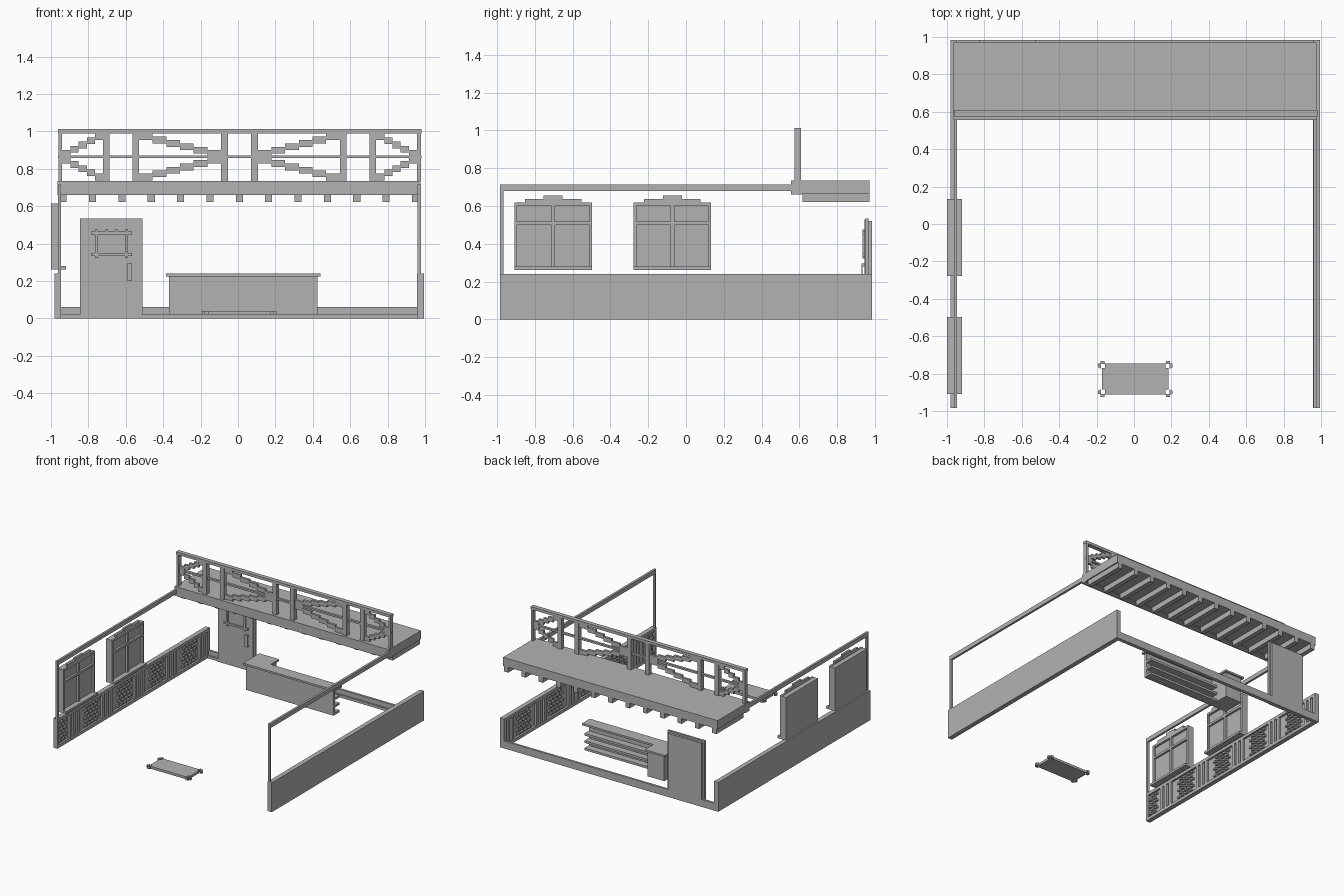
import bpy
import bmesh
from mathutils import Matrix, Vector

default_cube = bpy.data.objects.get("Cube")
if default_cube:
    bpy.data.objects.remove(default_cube, do_unlink=True)

# Single stone grey material
GREY = (0.45, 0.45, 0.45, 1.0)
grey_material = bpy.data.materials.new("plain grey")
grey_material.use_nodes = True
grey_material.diffuse_color = GREY
grey_material.node_tree.nodes["Principled BSDF"].inputs["Base Color"].default_value = GREY


def build(name, boxes):
    """Make one object from boxes given as (x range, y range, z range)."""
    bm = bmesh.new()
    for ranges in boxes:
        low = Vector([min(r) for r in ranges])
        high = Vector([max(r) for r in ranges])
        matrix = Matrix.Translation((low + high) / 2) @ Matrix.Diagonal((*(high - low), 1))
        bmesh.ops.create_cube(bm, size=1, matrix=matrix)
    mesh = bpy.data.meshes.new(name)
    bm.to_mesh(mesh)
    bm.free()
    mesh.materials.append(grey_material)
    obj = bpy.data.objects.new(name, mesh)
    bpy.context.scene.collection.objects.link(obj)
    return obj


def around(center, width):
    return (center - width / 2, center + width / 2)


# Low side walls with carved panels on the inner face
FRONT, BACK = -0.985, 0.985
WALL_TOP = 0.24


def side_wall(name, outer, middle, inner):
    relief = (middle, inner)
    boxes = [((outer, middle), (FRONT, BACK), (0, WALL_TOP)),
             (relief, (FRONT, BACK), (0, 0.025)),
             (relief, (FRONT, BACK), (0.215, WALL_TOP)),
             (relief, (FRONT, FRONT + 0.02), (0, WALL_TOP)),
             (relief, (BACK - 0.02, BACK), (0, WALL_TOP))]
    for module in range(5):
        slat_center = -0.76 + 0.42 * module
        # three upright slats
        for offset in (-0.05, 0, 0.05):
            boxes.append((relief, around(slat_center + offset, 0.028), (0.02, 0.22)))
        # staggered studs between the slats
        for row in range(6):
            for column in range(4):
                y = slat_center - 0.27 + 0.045 * column + 0.02 * (row % 2)
                if y > FRONT + 0.03:
                    boxes.append((relief, around(y, 0.026), around(0.045 + 0.03 * row, 0.016)))
    build(name, boxes)


side_wall("right_low_wall", -0.982, -0.962, -0.945)
side_wall("left_low_wall", 0.995, 0.975, 0.957)

# Open frames above the low walls
for name, x_range in (("right_frame", (-0.962, -0.945)), ("left_frame", (0.96, 0.978))):
    build(name, [(x_range, (FRONT, FRONT + 0.018), (WALL_TOP, 0.715)),
                 (x_range, (FRONT, 0.56), (0.68, 0.715))])

# Side windows with frame, cross bars, sill and stepped crown
for number, y in enumerate((-0.703, -0.072)):
    face = (-0.962, -0.945)
    boxes = [((-1, -0.962), around(y, 0.41), (0.262, 0.615)),
             ((-0.962, -0.92), around(y, 0.41), (0.262, 0.28)),
             (face, around(y, 0.41), (0.6, 0.618)),
             (face, around(y, 0.02), (0.28, 0.6)),
             (face, around(y, 0.39), around(0.51, 0.018)),
             (face, around(y, 0.3), (0.618, 0.638)),
             (face, around(y, 0.1), (0.638, 0.655))]
    for side in (-1, 1):
        boxes.append((face, around(y + side * 0.198, 0.014), (0.28, 0.6)))
    build(f"window_{number + 1}", boxes)

# Back curb
build("back_curb", [((-0.945, 0.957), (0.955, BACK), (0, 0.022)),
                    ((-0.945, 0.957), (0.967, BACK), (0.022, 0.06))])

# Door with frame, barred opening and handle
DOOR_X = -0.677
build("door_frame", [(around(DOOR_X, 0.335), (0.95, 0.967), (0, 0.535)),
                     (around(DOOR_X, 0.305), (0.967, BACK), (0.02, 0.52))])
build("door_panel", [(around(DOOR_X, 0.3), (0.945, 0.95), (0.04, 0.53))])
bar_depth = (0.935, 0.945)
bars = [(around(DOOR_X, 0.22), bar_depth, around(z, 0.016)) for z in (0.342, 0.457)]
for side in (-1, 1):
    bars.append((around(DOOR_X + side * 0.08, 0.016), bar_depth, (0.322, 0.475)))
    bars.append((around(DOOR_X + side * 0.027, 0.016), bar_depth, (0.457, 0.475)))
build("door_grille", bars)
handle_x = around(-0.578, 0.024)
build("door_handle", [(handle_x, (0.928, 0.935), (0.2, 0.297)),
                      (handle_x, (0.935, 0.945), (0.2, 0.217)),
                      (handle_x, (0.935, 0.945), (0.28, 0.297))])

# L-shaped counter with shelves on the staff side
COUNTER = (-0.37, 0.425)
build("counter_body", [(COUNTER, (0.63, 0.65), (0.02, 0.225)),
                       ((-0.37, -0.22), (0.65, 0.81), (0.02, 0.225))])
build("counter_top", [((-0.385, 0.44), (0.615, 0.715), (0.225, WALL_TOP)),
                      ((-0.385, -0.205), (0.715, 0.825), (0.225, WALL_TOP))])
build("counter_shelves", [((-0.22, 0.425), (0.65, 0.705), around(0.03 + 0.06 * i, 0.018))
                          for i in range(3)])

# Floor mat with open corners and small knobs
MAT_X, MAT_Y, mat_z = 0.007, -0.828, (0.02, 0.04)
mat = [(around(MAT_X, 0.325), around(MAT_Y, 0.165), mat_z),
       (around(MAT_X, 0.355), around(MAT_Y, 0.115), mat_z)]
for sx in (-1, 1):
    for sy in (-1, 1):
        x, y = MAT_X + sx * 0.175, MAT_Y + sy * 0.071
        mat.append((around(x, 0.02), around(y + sy * 0.019, 0.012), mat_z))
        mat.append((around(x + sx * 0.018, 0.012), around(y, 0.02), mat_z))
        mat.append((around(x + sx * 0.011, 0.006), around(y, 0.03), mat_z))
        mat.append((around(x, 0.026), around(y + sy * 0.012, 0.006), mat_z))
build("floor_mat", mat)

# Balcony deck, front beam and joists
DECK_X = (-0.965, 0.977)
DECK_TOP = 0.735
build("balcony_deck", [(DECK_X, (0.615, 0.97), (0.665, DECK_TOP))])
build("balcony_beam", [(DECK_X, (0.557, 0.615), (0.66, DECK_TOP))])
build("balcony_joists", [(around(-0.935 + 0.157 * i, 0.038), (0.617, 0.97), (0.622, 0.665))
                         for i in range(13)])

# Balcony railing
RAIL_DEPTH = (0.575, 0.61)
rail = [((-0.962, 0.98), RAIL_DEPTH, (0.99, 1.012)),
        ((-0.962, 0.98), (0.583, 0.602), (0.857, 0.872))]
for x, width in ((-0.95, 0.02), (0.968, 0.02)):
    rail.append((around(x, width), RAIL_DEPTH, (DECK_TOP, 0.99)))
for side in (-1, 1):
    for x in (0.08, 0.555, 0.712):
        rail.append((around(0.008 + side * x, 0.036), RAIL_DEPTH, (DECK_TOP, 0.99)))
build("balcony_railing", rail)

# Stepped braces, mirrored above and below the middle rail
MIDDLE = 0.864


def stepped_brace(name, wide_x, narrow_x, steps):
    boxes = []
    stride = (narrow_x - wide_x) / steps
    for i in range(steps):
        x_range = (wide_x + stride * i, wide_x + stride * (i + 1))
        height = 0.126 - 0.09 * i / (steps - 1)
        for side in (-1, 1):
            boxes.append((x_range, (0.583, 0.602),
                          (MIDDLE + side * height, MIDDLE + side * (height - 0.036))))
    build(name, boxes)


stepped_brace("right_end_brace", -0.72, -0.94, 5)
stepped_brace("right_center_brace", -0.53, -0.09, 6)
stepped_brace("left_center_brace", 0.545, 0.105, 6)
stepped_brace("left_end_brace", 0.738, 0.958, 5)
